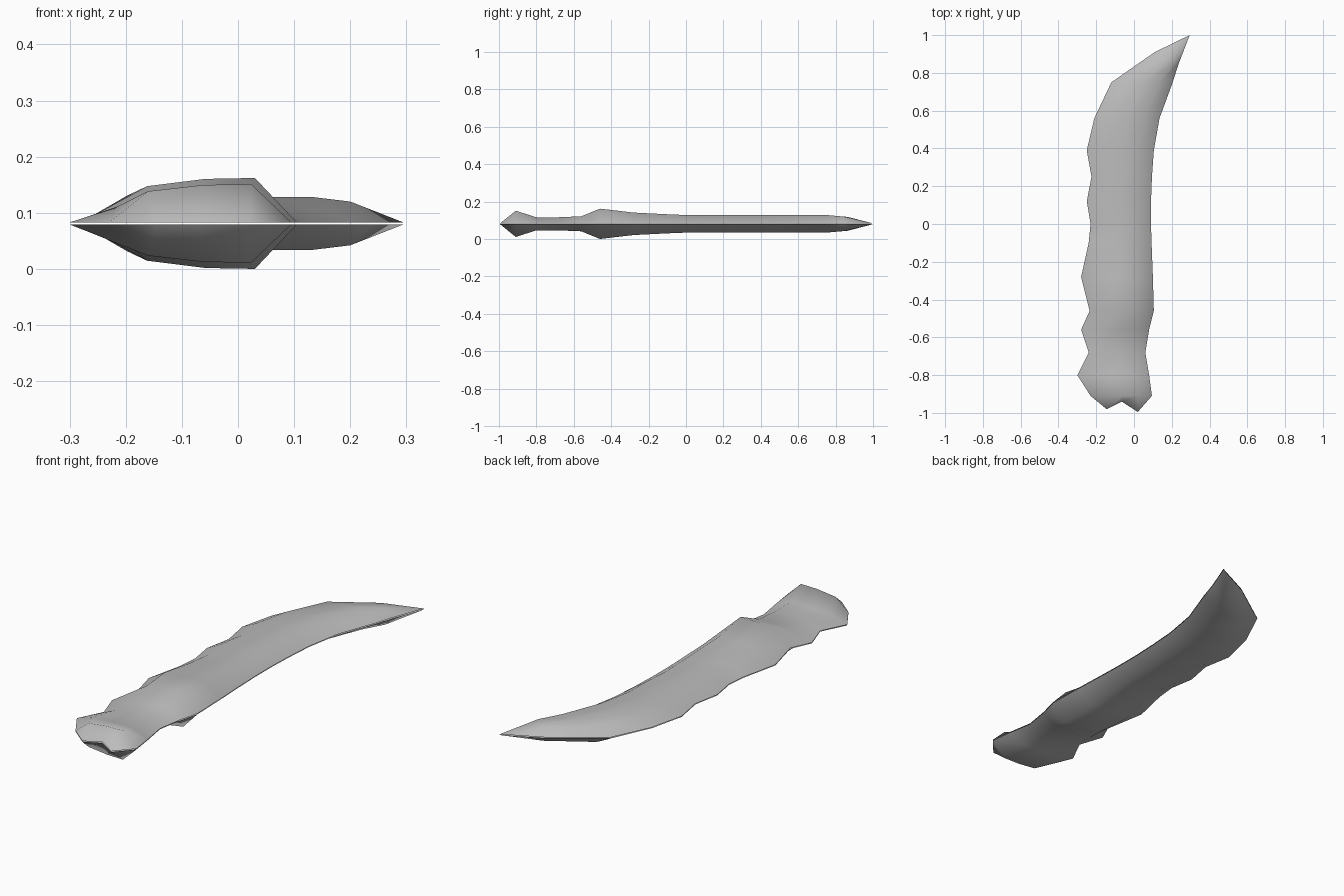
import bpy

# Remove the default cube
default_cube = bpy.data.objects.get("Cube")
if default_cube:
    bpy.data.objects.remove(default_cube, do_unlink=True)

MIDDLE = 0.081      # height of the cutting edge
HALF_GAP = 0.0018   # thin seam between both halves
RIDGE_SHARE = (0.215, 0.52, 0.78)   # ridge lines across the width
RIDGE_LIFT = (0.82, 0.98, 1.0)      # relative height of each ridge

# Stations along the blade: y, left edge x, right edge x, thickness
STATIONS = [
    (-0.91, -0.23, 0.095, 0.07),
    (-0.80, -0.30, 0.08, 0.035),
    (-0.68, -0.24, 0.06, 0.035),
    (-0.56, -0.28, 0.08, 0.04),
    (-0.46, -0.235, 0.105, 0.081),
    (-0.28, -0.28, 0.10, 0.06),
    (-0.10, -0.24, 0.093, 0.051),
    (0, -0.23, 0.09, 0.047),
    (0.12, -0.25, 0.09, 0.047),
    (0.25, -0.225, 0.095, 0.047),
    (0.39, -0.25, 0.105, 0.047),
    (0.56, -0.21, 0.135, 0.047),
    (0.75, -0.12, 0.205, 0.047),
]
# Notched pommel end, and the slanted last row before the point
POMMEL = [(-0.145, -0.98), (-0.065, -0.94), (0.02, -0.995)]
TIP_ROW = [(0.11, 0.91, 0), (0.14, 0.89, 0.03), (0.17, 0.865, 0.037),
           (0.20, 0.84, 0.039), (0.235, 0.845, 0)]
POINT = (0.295, 1.0)

material = bpy.data.materials.new("plain grey")
material.use_nodes = True
grey = (0.5, 0.5, 0.5, 1.0)
material.diffuse_color = grey
shader = material.node_tree.nodes["Principled BSDF"]
shader.inputs["Base Color"].default_value = grey


def station_row(y, left, right, thickness):
    """Edge, three raised ridges, edge."""
    ridges = [(left + (right - left) * share, y, thickness * lift)
              for share, lift in zip(RIDGE_SHARE, RIDGE_LIFT)]
    return [(left, y, 0), *ridges, (right, y, 0)]


def build_half(name, side):
    """One shell of the blade; side is +1 for the top and -1 for the bottom."""
    verts, faces = [], []

    def add(point):
        x, y, rise = point
        verts.append((x, y, MIDDLE + side * max(rise, HALF_GAP)))
        return len(verts) - 1

    rows = [[add(p) for p in station_row(*s)] for s in STATIONS]
    rows.append([add(p) for p in TIP_ROW])

    # Blade surface between neighbouring rows
    for near, far in zip(rows, rows[1:]):
        for i in range(len(near) - 1):
            faces.append((near[i], near[i + 1], far[i + 1], far[i]))

    # Point of the blade
    point = add((*POINT, 0))
    last = rows[-1]
    for i in range(len(last) - 1):
        faces.append((last[i], last[i + 1], point))

    # Pommel fan: corner triangles and two quads
    end = [add((*p, 0)) for p in POMMEL]
    first = rows[0]
    faces.append((first[0], end[0], first[1]))
    for i in range(len(end) - 1):
        faces.append((end[i], end[i + 1], first[i + 2], first[i + 1]))
    faces.append((end[-1], first[-1], first[-2]))

    if side < 0:
        faces = [tuple(reversed(f)) for f in faces]
    mesh = bpy.data.meshes.new(name)
    mesh.from_pydata(verts, [], faces)
    mesh.materials.append(material)
    mesh.shade_smooth()
    half = bpy.data.objects.new(name, mesh)
    bpy.context.collection.objects.link(half)


build_half("blade_top_half", 1)
build_half("blade_bottom_half", -1)
